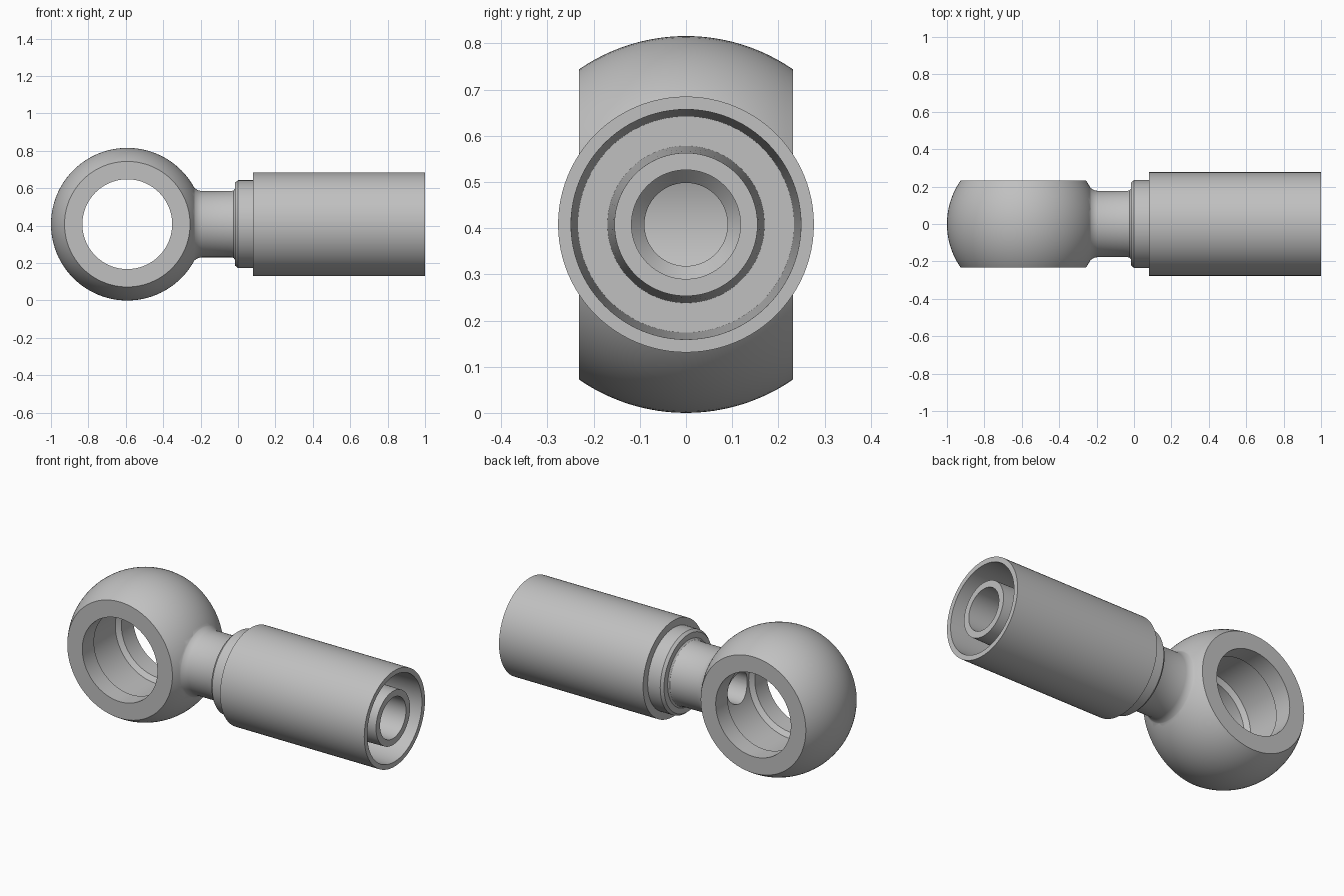
import bpy, bmesh, math
from mathutils import Matrix, Vector

if "Cube" in bpy.data.objects:
    bpy.data.objects.remove(bpy.data.objects["Cube"], do_unlink=True)

AXIS_Z = 0.408      # height of the shared centre line
EYE_X = -0.592      # centre of the ring eye
EYE_R = 0.408
HALF_W = 0.232      # half thickness of the eye
SEGMENTS = 96

steel = bpy.data.materials.new("plain_steel")
steel.use_nodes = True
steel.diffuse_color = (0.53, 0.53, 0.53, 1)
steel.node_tree.nodes["Principled BSDF"].inputs["Base Color"].default_value = (0.53, 0.53, 0.53, 1)


def lathe(name, profile, axis, centre_x, closed):
    """Turn (distance along axis, radius) points around the x or y axis."""
    bm = bmesh.new()
    along = Vector((1, 0, 0)) if axis == "X" else Vector((0, 1, 0))
    verts = [bm.verts.new(along * a + Vector((0, 0, r))) for a, r in profile]
    edges = [bm.edges.new(pair) for pair in zip(verts, verts[1:])]
    if closed:
        edges.append(bm.edges.new((verts[-1], verts[0])))
    bmesh.ops.spin(bm, geom=verts + edges, cent=(0, 0, 0), axis=along,
                   angle=math.tau, steps=SEGMENTS, use_duplicate=False)
    bmesh.ops.remove_doubles(bm, verts=bm.verts, dist=0.0002)
    bmesh.ops.recalc_face_normals(bm, faces=bm.faces)
    bmesh.ops.transform(bm, matrix=Matrix.Translation((centre_x, 0, AXIS_Z)), verts=bm.verts)
    mesh = bpy.data.meshes.new(name)
    bm.to_mesh(mesh)
    bm.free()
    mesh.materials.append(steel)
    obj = bpy.data.objects.new(name, mesh)
    bpy.context.collection.objects.link(obj)
    return obj


def activate(obj):
    bpy.ops.object.select_all(action="DESELECT")
    obj.select_set(True)
    bpy.context.view_layer.objects.active = obj


def combine(target, tool, operation):
    activate(target)
    mod = target.modifiers.new(operation.lower(), "BOOLEAN")
    mod.object, mod.operation, mod.solver = tool, operation, "EXACT"
    bpy.ops.object.modifier_apply(modifier=mod.name)
    bpy.data.objects.remove(tool, do_unlink=True)


# Ring eye: truncated ball with a bore and a wide inner groove
limit = math.asin(HALF_W / EYE_R)
ball = []
for i in range(25):
    t = -limit + 2 * limit * i / 24
    ball.append((EYE_R * math.sin(t), EYE_R * math.cos(t)))
half_bore = [(HALF_W, 0.24), (0.125, 0.24), (0.105, 0.265)]
bore = half_bore + [(-a, r) for a, r in reversed(half_bore)]
body = lathe("eye_and_stem", ball + bore, "Y", EYE_X, True)

# Stem, collar and hose nipple turned as one solid
flare = [(-0.30, 0), (-0.30, 0.225), (-0.257, 0.225), (-0.245, 0.206),
         (-0.23, 0.191), (-0.213, 0.181), (-0.195, 0.177)]
collar = [(-0.035, 0.177), (-0.023, 0.181), (-0.016, 0.19), (-0.015, 0.222),
          (0, 0.235), (0.14, 0.235), (0.14, 0.171)]
nipple = [(0.2, 0.17), (0.99, 0.155), (0.99, 0.118), (0.12, 0.118), (0.09, 0.09), (0.09, 0)]
stem = lathe("stem", flare + collar + nipple, "X", 0, False)
combine(body, stem, "UNION")

# Passage from the nipple into the eye
drill = lathe("drill", [(-0.5, 0), (-0.5, 0.09), (0.1, 0.09), (0.1, 0)], "X", 0, False)
combine(body, drill, "DIFFERENCE")

# Crimp sleeve around the nipple, with a tapered inside
sleeve = lathe("crimp_sleeve", [(0.08, 0.2), (0.08, 0.277), (1, 0.277), (1, 0.249),
                                (0.2, 0.234), (0.2, 0.16)], "X", 0, True)

for obj in (body, sleeve):
    activate(obj)
    bpy.ops.object.shade_smooth_by_angle(angle=math.radians(25))
